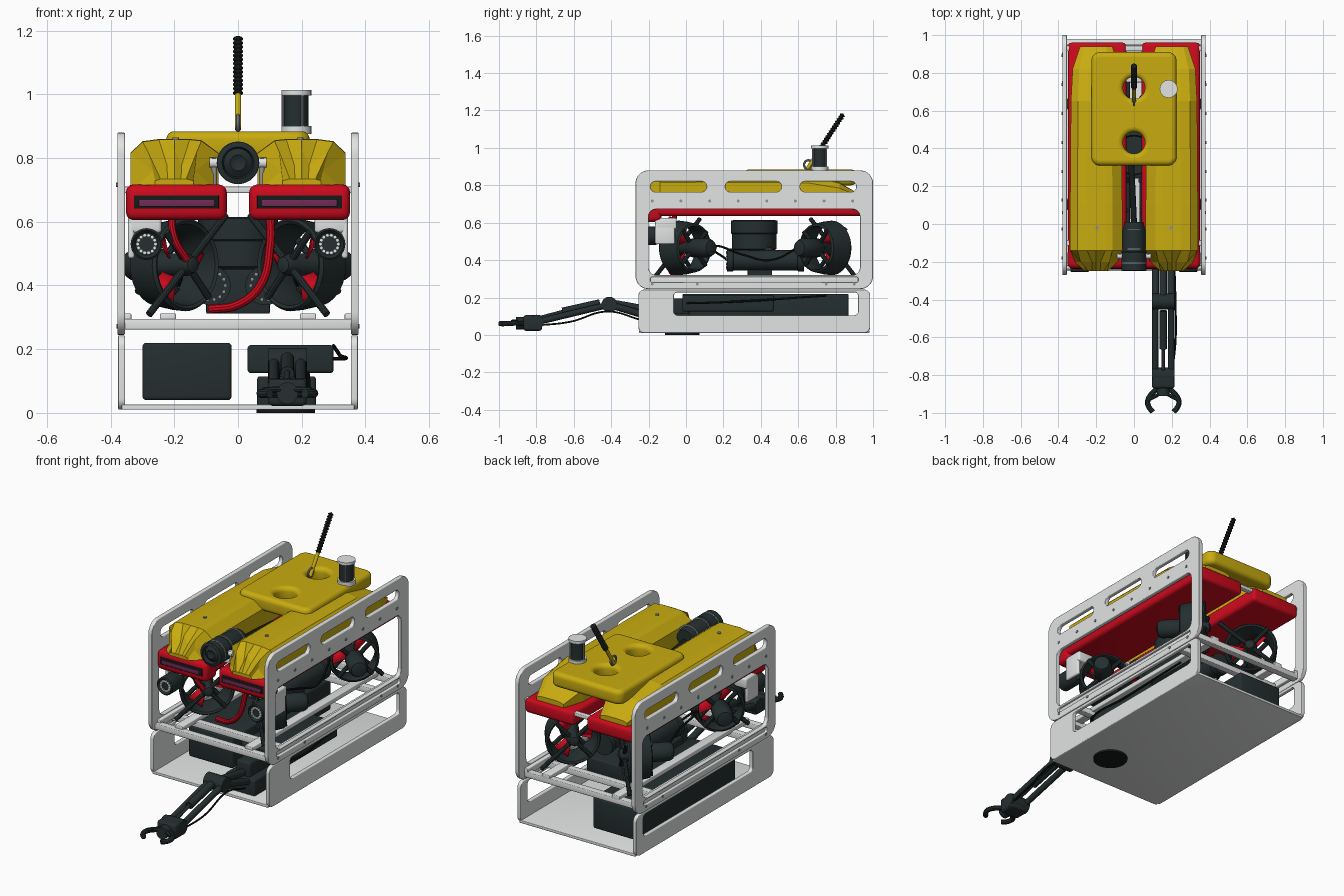
import bpy, bmesh, math
from mathutils import Vector

if "Cube" in bpy.data.objects:
    bpy.data.objects.remove(bpy.data.objects["Cube"])


def material(name, *rgb):
    m = bpy.data.materials.new(name)
    m.use_nodes = True
    m.diffuse_color = (*rgb, 1)
    m.node_tree.nodes["Principled BSDF"].inputs["Base Color"].default_value = (*rgb, 1)
    return m


YELLOW = material("float yellow", 0.58, 0.41, 0.005)
RED = material("signal red", 0.6, 0.003, 0.012)
GREY = material("frame light grey", 0.76, 0.77, 0.77)
DARK = material("equipment dark", 0.018, 0.028, 0.029)
BLACK = material("rubber black", 0.008, 0.01, 0.01)
STEEL = material("steel", 0.28, 0.3, 0.31)
PURPLE = material("lamp purple", 0.16, 0.025, 0.09)
X, Y, Z = Vector((1, 0, 0)), Vector((0, 1, 0)), Vector((0, 0, 1))


def add(name, mesh, mat, smooth=True):
    ob = bpy.data.objects.new(name, mesh)
    bpy.context.collection.objects.link(ob)
    mesh.materials.clear()
    mesh.materials.append(mat)
    if smooth:
        bpy.ops.object.select_all(action='DESELECT')
        ob.select_set(True)
        bpy.context.view_layer.objects.active = ob
        bpy.ops.object.shade_smooth_by_angle(angle=math.radians(35))
    return ob


def from_bmesh(name, bm, mat, smooth=True):
    bmesh.ops.remove_doubles(bm, verts=bm.verts, dist=1e-5)
    bmesh.ops.recalc_face_normals(bm, faces=bm.faces)
    mesh = bpy.data.meshes.new(name)
    bm.to_mesh(mesh)
    bm.free()
    return add(name, mesh, mat, smooth)


def box(name, xs, ys, zs, mat, bevel=0.004):
    bm = bmesh.new()
    bmesh.ops.create_cube(bm, size=1)
    for v in bm.verts:
        v.co = [(a + b) / 2 + c * (b - a) for (a, b), c in zip((xs, ys, zs), v.co)]
    bmesh.ops.bevel(bm, geom=bm.edges[:], offset=bevel, segments=3, profile=0.5, affect='EDGES')
    return from_bmesh(name, bm, mat)


def lathe(name, origin, axis, profile, mat, steps=32):
    """Spin (radius, distance) pairs about an axis."""
    turn = Vector(axis).to_track_quat('Z', 'Y')
    bm = bmesh.new()
    rings = []
    for r, t in profile:
        rings.append([bm.verts.new(Vector(origin) + turn @ Vector(
            (r * math.cos(k * math.tau / steps), r * math.sin(k * math.tau / steps), t))) for k in range(steps)])
    for a, b in zip(rings, rings[1:]):
        for k in range(steps):
            j = (k + 1) % steps
            bm.faces.new((a[k], a[j], b[j], b[k]))
    return from_bmesh(name, bm, mat)


def rod(name, p, q, r, mat, steps=16):
    p, q = Vector(p), Vector(q)
    n = (q - p).length
    return lathe(name, p, q - p, [(0, 0), (r, 0), (r, n), (0, n)], mat, steps)


def bake(name, curve, mat, rotation=(0, 0, 0), location=(0, 0, 0)):
    tmp = bpy.data.objects.new(name + "_curve", curve)
    bpy.context.collection.objects.link(tmp)
    bpy.context.view_layer.update()
    mesh = bpy.data.meshes.new_from_object(tmp.evaluated_get(bpy.context.evaluated_depsgraph_get()))
    bpy.data.objects.remove(tmp)
    ob = add(name, mesh, mat)
    ob.rotation_euler, ob.location = rotation, location
    return ob


def hose(name, points, r, mat):
    c = bpy.data.curves.new(name, 'CURVE')
    c.dimensions, c.bevel_depth, c.bevel_resolution, c.use_fill_caps = '3D', r, 3, True
    s = c.splines.new('BEZIER')
    s.bezier_points.add(len(points) - 1)
    for b, p in zip(s.bezier_points, points):
        b.co, b.handle_left_type, b.handle_right_type = p, 'AUTO', 'AUTO'
    return bake(name, c, mat)


def rounded(a0, a1, b0, b1, r):
    out = []
    for i, (a, b) in enumerate(((a1 - r, b1 - r), (a0 + r, b1 - r), (a0 + r, b0 + r), (a1 - r, b0 + r))):
        for k in range(9):
            t = (i + k / 8) * math.pi / 2
            out.append((a + r * math.cos(t), b + r * math.sin(t)))
    return out


def panel(name, loops, half, bevel, mat, **place):
    """Flat plate: first loop is the outline, the rest are holes."""
    c = bpy.data.curves.new(name, 'CURVE')
    c.dimensions, c.fill_mode = '2D', 'BOTH'
    c.extrude, c.bevel_depth, c.bevel_resolution, c.offset = half - bevel, bevel, 4, -bevel
    for loop in loops:
        s = c.splines.new('POLY')
        s.points.add(len(loop) - 1)
        s.use_cyclic_u = True
        for p, (a, b) in zip(s.points, loop):
            p.co = (a, b, 0, 1)
    return bake(name, c, mat, **place)


# Side frames, upper and lower skid, with bolts
upright = (math.pi / 2, 0, math.pi / 2)
slots = [rounded(y, y + 0.3, 0.765, 0.82, 0.026) for y in (-0.19, 0.21, 0.61)]
for s, side in ((-1, "right"), (1, "left")):
    panel(side + "_upper_frame", [rounded(-0.27, 1, 0.245, 0.88, 0.07), rounded(-0.2, 0.93, 0.32, 0.672, 0.04),
          rounded(-0.19, 0.92, 0.281, 0.309, 0.01)] + slots, 0.012, 0.004, GREY, rotation=upright, location=(s * 0.367, 0, 0))
    panel(side + "_lower_frame", [rounded(-0.255, 0.985, 0.01, 0.243, 0.035), rounded(-0.065, 0.92, 0.105, 0.228, 0.02)],
          0.011, 0.004, GREY, rotation=upright, location=(s * 0.365, 0, 0))
    for k in range(8):
        rod(side + "_frame_bolt", (s * 0.375, -0.18 + k * 0.153, 0.716), (s * 0.383, -0.18 + k * 0.153, 0.716), 0.008, STEEL, 10)
    for y in (-0.18, 0.06, 0.75, 0.9):
        rod(side + "_lower_bolt", (s * 0.375, y, 0.272), (s * 0.382, y, 0.272), 0.008, STEEL, 10)
    box(side + "_side_rail", sorted((s * 0.335, s * 0.365)), (-0.22, 0.95), (0.275, 0.312), GREY)
    box(side + "_inner_rail", sorted((s * 0.195, s * 0.245)), (-0.22, 0.95), (0.285, 0.312), GREY)
for y in (-0.22, -0.08, 0.77, 0.93):
    box("cross_rail", (-0.36, 0.36), (y - 0.02, y + 0.02), (0.262, 0.295), GREY)
for y in (-0.1, 0.93):
    box("upper_cross_bar", (-0.36, 0.36), (y - 0.015, y + 0.015), (0.69, 0.71), GREY)
box("skid_floor", (-0.365, 0.365), (-0.25, 0.98), (0.01, 0.026), GREY, 0.003)
rod("skid_foot_disc", (0.15, -0.02, 0), (0.15, -0.02, 0.012), 0.092, BLACK, 40)

# Skid boxes
box("equipment_box", (-0.3, -0.02), (-0.02, 0.87), (0.04, 0.22), DARK, 0.012)
box("arm_control_box", (0.03, 0.3), (-0.02, 0.47), (0.125, 0.213), DARK, 0.01)
hose("control_box_cable", [(0.29, 0, 0.17), (0.325, 0.04, 0.17), (0.32, 0.3, 0.18), (0.3, 0.75, 0.21)], 0.006, BLACK)


def float_body(s, name):
    """Faceted float lofted through sections along its length."""
    outline = [(-1, 0), (-1, 0.7), (-0.62, 0.97), (-0.35, 1), (0, 1), (0.35, 1), (0.72, 0.95), (1, 0.7), (1, 0)]
    sections = [(-0.25, 0.06, 0.02, 1), (-0.2, 0.115, 0.11, 0.58), (-0.14, 0.138, 0.143, 1), (0.1, 0.138, 0.145, 1),
                (0.65, 0.134, 0.14, 1), (0.82, 0.125, 0.1, 1), (0.94, 0.085, 0.03, 1)]
    bm = bmesh.new()
    rings = []
    for y, w, h, notch in sections:
        rings.append([bm.verts.new((s * (0.2 + w * a * (notch if i % 2 else 1)), y, 0.715 + h * b * (notch if i % 2 else 1)))
                      for i, (a, b) in enumerate(outline)])
    for p, q in zip(rings, rings[1:]):
        for i in range(len(outline)):
            j = (i + 1) % len(outline)
            bm.faces.new((p[i], p[j], q[j], q[i]))
    bm.faces.new(rings[0])
    bm.faces.new(rings[-1])
    from_bmesh(name, bm, YELLOW, False)


# Floats, bumpers and front lamps
for s, side in ((-1, "right"), (1, "left")):
    float_body(s, side + "_yellow_float")
    rod(side + "_float_bolt", (s * 0.195, -0.02, 0.85), (s * 0.195, -0.02, 0.864), 0.01, STEEL, 12)
    box(side + "_red_float", sorted((s * 0.04, s * 0.35)), (-0.2, 0.96), (0.636, 0.717), RED, 0.02)
    box(side + "_bumper", sorted((s * 0.035, s * 0.352)), (-0.235, -0.13), (0.605, 0.717), RED, 0.025)
    box(side + "_light_slot", sorted((s * 0.06, s * 0.327)), (-0.238, -0.22), (0.641, 0.683), BLACK, 0.002)
    box(side + "_light_bar", sorted((s * 0.075, s * 0.312)), (-0.242, -0.23), (0.648, 0.669), PURPLE, 0.002)
    lamp = Vector((s * 0.287, -0.255, 0.53))
    lathe(side + "_lamp", lamp, Y, [(0, 0.012), (0.035, 0.012), (0.044, 0), (0.05, 0.005), (0.05, 0.09), (0.035, 0.13), (0, 0.13)], DARK)
    for k in range(14):
        t = k * math.tau / 14
        p = lamp + Vector((0.028 * math.cos(t), 0.013, 0.028 * math.sin(t)))
        rod(side + "_lamp_led", p, p - Y * 0.006, 0.006, GREY, 8)
    box(side + "_lamp_bracket", sorted((s * 0.24, s * 0.345)), (-0.165, -0.05), (0.565, 0.625), GREY, 0.01)
    box(side + "_lamp_bracket_arm", sorted((s * 0.325, s * 0.345)), (-0.165, -0.06), (0.485, 0.6), GREY, 0.008)
    rod(side + "_camera_post", (s * 0.075, -0.17, 0.69), (s * 0.075, -0.17, 0.8), 0.009, STEEL)
    rod(side + "_camera_pivot", (s * 0.05, -0.17, 0.785), (s * 0.09, -0.17, 0.785), 0.016, GREY)

# Top cover with two openings
holes = [[(0.058 * math.cos(k * math.tau / 32), y + 0.058 * math.sin(k * math.tau / 32)) for k in range(32)] for y in (0.43, 0.72)]
panel("top_cover", [rounded(-0.225, 0.225, 0.31, 0.91, 0.045)] + holes, 0.042, 0.025, YELLOW, location=(0, 0, 0.842))

# Front camera
lathe("camera_body", (0, -0.25, 0.785), Y, [(0, 0.02), (0.025, 0.005), (0.045, 0.02), (0.05, 0), (0.066, 0.005), (0.066, 0.1),
      (0.06, 0.105), (0.06, 0.22), (0.05, 0.26), (0, 0.26)], DARK)
for y in (-0.21, -0.135, -0.03):
    rod("camera_ring", (0, y, 0.785), (0, y + 0.005, 0.785), 0.067, STEEL, 32)
rod("umbilical", (0, 0, 0.77), (-0.015, 0.33, 0.74), 0.016, BLACK)

# Mast with ribbed sleeve, shackle and beacon
base, lean = Vector((0, 0.65, 0.89)), Vector((0, 0.55, 0.84)).normalized()
rod("mast_lower", base, base + lean * 0.16, 0.01, YELLOW)
ribs = [(0, 0.13)]
for k in range(14):
    ribs += [(0.01, 0.13 + k * 0.0156), (0.016, 0.137 + k * 0.0156)]
lathe("mast_sleeve", base, lean, ribs + [(0, 0.35)], BLACK, 16)
ring = [(0.024 + 0.006 * math.cos(k * math.tau / 8), 0.006 * math.sin(k * math.tau / 8)) for k in range(9)]
lathe("mast_shackle", (0, 0.655, 0.91), X, ring, STEEL, 24)
rod("beacon_base", (0.183, 0.715, 0.875), (0.183, 0.715, 0.9), 0.047, GREY, 32)
rod("beacon_body", (0.183, 0.715, 0.895), (0.183, 0.715, 1.0), 0.038, DARK, 32)
rod("beacon_cap", (0.183, 0.715, 0.997), (0.183, 0.715, 1.013), 0.047, GREY, 32)
for k in range(3):
    p = Vector((0.183 + 0.041 * math.cos(k * 2.1 + 1), 0.715 + 0.041 * math.sin(k * 2.1 + 1), 0.9))
    rod("beacon_post", p, p + Z * 0.1, 0.005, STEEL, 8)

# Four vectored thrusters, ducts opening toward the centre line
for s in (-1, 1):
    for f, y, end in ((-1, 0.0, "front"), (1, 0.74, "rear")):
        name = end + ("_left" if s > 0 else "_right") + "_thruster"
        c, axis = Vector((s * 0.205, y, 0.465)), Vector((-s, f, 0)).normalized()
        side = Vector((s, f, 0)).normalized()
        lathe(name + "_duct", c, axis, [(0.128, 0.06), (0.138, 0.066), (0.146, 0.055), (0.143, 0.02), (0.13, -0.06),
              (0.118, -0.066), (0.112, -0.05), (0.118, 0.01), (0.128, 0.06)], DARK, 40)
        lathe(name + "_motor", c, axis, [(0, -0.2), (0.04, -0.19), (0.05, -0.17), (0.05, -0.05), (0.036, -0.03),
              (0.036, 0.06), (0.025, 0.09), (0, 0.1)], DARK)
        for k in range(3):
            t = k * math.tau / 3 + 0.5
            out, across = Z * math.cos(t) + side * math.sin(t), side * math.cos(t) - Z * math.sin(t)
            bm = bmesh.new()
            bm.faces.new([bm.verts.new(c + out * r + across * w + axis * d) for r, w, d in
                          ((0.03, -0.013, -0.015), (0.108, -0.036, -0.02), (0.108, 0.036, 0.03), (0.03, 0.013, 0.02))])
            blade = from_bmesh(name + "_blade", bm, RED)
            blade.modifiers.new("thickness", 'SOLIDIFY').thickness = 0.008
        # Long mounting struts lie on one diagonal, short ones cross it
        for angle, reach in ((0.83, 0.23), (2.4, 0.14), (3.97, 0.23), (5.54, 0.14)):
            spoke = side * math.sin(angle) - Z * math.cos(angle)
            for depth in (0.065, -0.06):
                rod(name + "_strut", c + axis * depth + spoke * 0.02,
                    c + axis * depth + spoke * (reach if depth > 0 else 0.128), 0.012, DARK, 10)

# Central vertical thruster and electronics housings
lathe("vertical_thruster", (0, 0.365, 0.45), Z, [(0, 0.02), (0.1, 0), (0.12, 0.01), (0.12, 0.09), (0.125, 0.095),
      (0.125, 0.16), (0.105, 0.165), (0.1, 0.1), (0, 0.1)], DARK, 40)
box("housing_saddle", (-0.1, 0.1), (0.33, 0.46), (0.312, 0.47), DARK)
for x in (-0.085, 0.085):
    lathe("electronics_housing", (x, 0.22, 0.4), Y, [(0, 0), (0.062, 0), (0.062, 0.03), (0.055, 0.035), (0.055, 0.375),
          (0.062, 0.38), (0.062, 0.41), (0, 0.41)], DARK)
    for k in range(14):
        t = k * math.tau / 14
        p = Vector((x + 0.045 * math.cos(t), 0.221, 0.4 + 0.045 * math.sin(t)))
        rod("housing_bolt", p, p - Y * 0.006, 0.006, STEEL, 8)
    hose("thruster_cable", [(x, 0.22, 0.4), (x * 2, 0.15, 0.47), (x * 2, 0.3, 0.43), (x * 2.2, 0.45, 0.4), (x * 1.8, 0.62, 0.48)], 0.006, BLACK)
hose("red_hose", [(0.1, -0.06, 0.64), (0.1, -0.08, 0.52), (0.07, -0.09, 0.4), (0, -0.08, 0.34), (-0.09, -0.06, 0.325)], 0.014, RED)
hose("short_red_hose", [(-0.21, -0.08, 0.63), (-0.2, -0.1, 0.55), (-0.16, -0.08, 0.48)], 0.012, RED)

# Manipulator arm
ax = 0.155
shoulder, elbow, wrist = Vector((ax, -0.12, 0.075)), Vector((ax, -0.41, 0.162)), Vector((ax, -0.8, 0.068))
box("arm_base", (0.06, 0.245), (-0.2, 0.02), (0.012, 0.115), DARK, 0.01)
box("arm_pedestal", (0.11, 0.2), (-0.18, 0.02), (0.1, 0.195), DARK, 0.015)
for x in (-0.042, 0.042):
    rod("arm_upper_link", shoulder + X * x, elbow + X * x, 0.019, DARK)
    rod("arm_forearm_link", elbow + X * x, wrist + X * x, 0.017, DARK)
for p, r in ((shoulder, 0.04), (elbow, 0.042), (wrist, 0.04)):
    rod("arm_joint", p - X * 0.06, p + X * 0.06, r, DARK, 24)
rod("arm_upper_piston", shoulder + Z * 0.045, elbow + Z * 0.01, 0.02, DARK)
rod("arm_forearm_piston", (ax, -0.46, 0.17), (ax, -0.66, 0.125), 0.021, DARK)
rod("arm_piston_shaft", (ax, -0.64, 0.13), wrist + Z * 0.02, 0.009, DARK)
hose("arm_cable", [(0.215, -0.24, 0.08), (0.22, -0.42, 0.125), (0.22, -0.62, 0.07), (0.2, -0.8, 0.05)], 0.005, BLACK)
box("wrist_block", (0.095, 0.215), (-0.87, -0.77), (0.022, 0.106), DARK, 0.014)
rod("wrist_rotor", (ax, -0.86, 0.062), (ax, -0.91, 0.062), 0.034, DARK, 24)
for s in (-1, 1):
    hose("gripper_finger", [(ax + s * 0.035, -0.87, 0.062), (ax + s * 0.082, -0.935, 0.062),
                            (ax + s * 0.078, -0.965, 0.06), (ax + s * 0.055, -0.995, 0.06)], 0.014, DARK)
    rod("gripper_linkage", (ax, -0.89, 0.075), (ax + s * 0.075, -0.93, 0.072), 0.009, DARK, 8)
